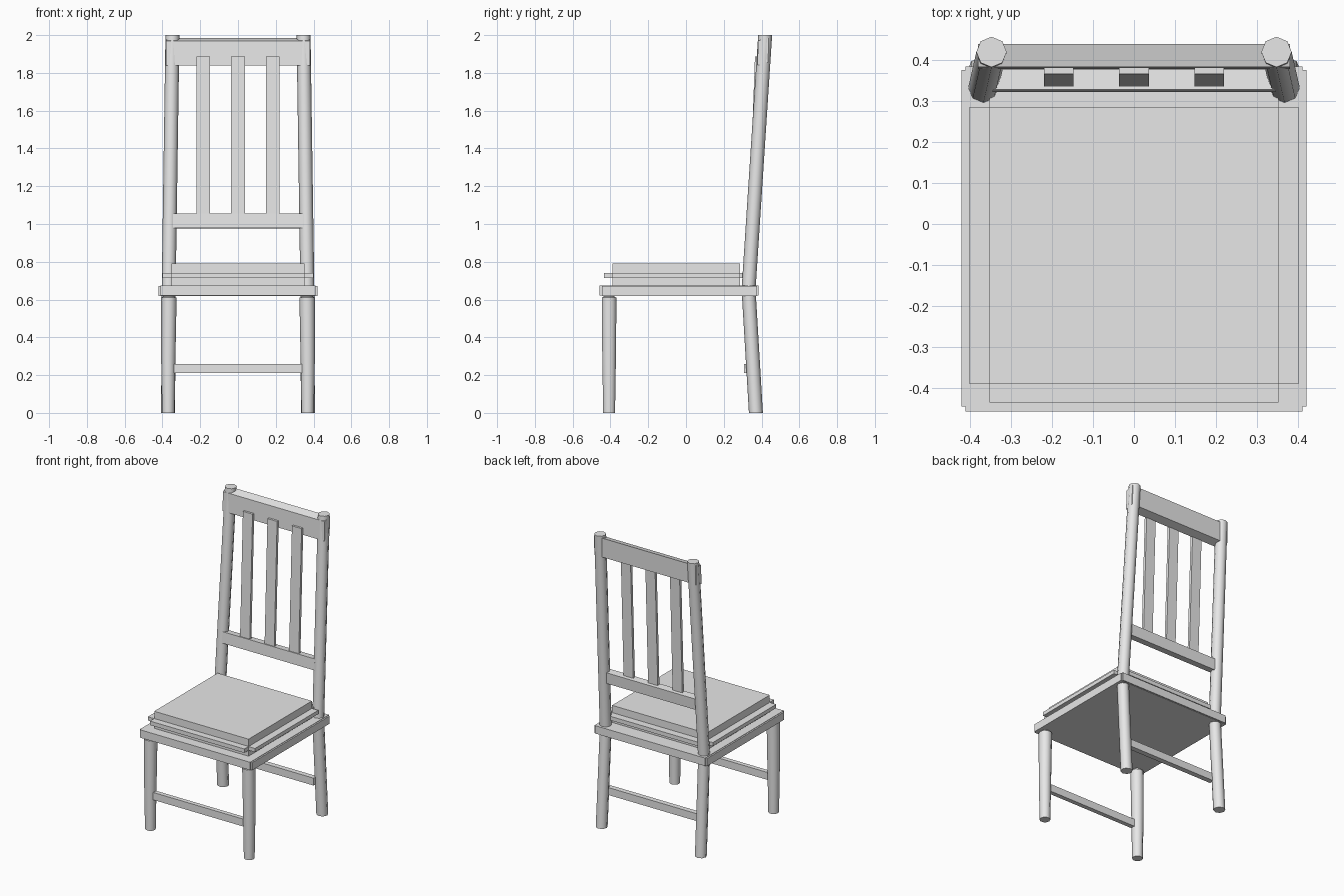
import bpy, bmesh, math

if "Cube" in bpy.data.objects:
    bpy.data.objects.remove(bpy.data.objects["Cube"])

mat = bpy.data.materials.new("light grey")
mat.diffuse_color = (0.8, 0.8, 0.8, 1)
mat.use_nodes = True
mat.node_tree.nodes["Principled BSDF"].inputs["Base Color"].default_value = mat.diffuse_color


def finish(name, bm, smooth=False):
    bmesh.ops.recalc_face_normals(bm, faces=bm.faces)
    me = bpy.data.meshes.new(name)
    bm.to_mesh(me)
    bm.free()
    me.materials.append(mat)
    ob = bpy.data.objects.new(name, me)
    bpy.context.collection.objects.link(ob)
    if smooth:
        bpy.ops.object.select_all(action='DESELECT')
        ob.select_set(True)
        bpy.context.view_layer.objects.active = ob
        bpy.ops.object.shade_smooth_by_angle(angle=math.radians(50))
    return ob


def bar(name, x0, x1, profile):
    """Extrude a (y, z) profile along x."""
    bm = bmesh.new()
    a = [bm.verts.new((x0, y, z)) for y, z in profile]
    b = [bm.verts.new((x1, y, z)) for y, z in profile]
    bm.faces.new(a)
    bm.faces.new(b)
    n = len(a)
    for i in range(n):
        bm.faces.new((a[i], a[(i + 1) % n], b[(i + 1) % n], b[i]))
    return finish(name, bm)


def box(name, x, y0, y1, z0, z1):
    return bar(name, -x, x, [(y0, z0), (y1, z0), (y1, z1), (y0, z1)])


def turned(name, rings, sides):
    """Loft circles given as (x, y, z, radius)."""
    bm = bmesh.new()
    loops = []
    for x, y, z, r in rings:
        loops.append([bm.verts.new((x + r * math.cos(2 * math.pi * i / sides),
                                    y + r * math.sin(2 * math.pi * i / sides), z))
                      for i in range(sides)])
    for a, b in zip(loops, loops[1:]):
        for i in range(sides):
            j = (i + 1) % sides
            bm.faces.new((a[i], a[j], b[j], b[i]))
    bm.faces.new(loops[0])
    bm.faces.new(loops[-1])
    return finish(name, bm, True)


# seat frame: two crossed slabs give the notched corners
box("seat_sides", 0.42, -0.445, 0.375, 0.62, 0.672)
box("seat_front_back", 0.41, -0.457, 0.383, 0.622, 0.675)

# cushion with a piping flap on each side
box("cushion", 0.352, -0.39, 0.285, 0.67, 0.79)
box("cushion_side_flaps", 0.40, -0.39, 0.285, 0.715, 0.74)
box("cushion_front_back_flaps", 0.352, -0.435, 0.335, 0.714, 0.741)

# legs and posts, left and right
for s, side in ((-1, "left"), (1, "right")):
    turned("front_leg_" + side,
           [(s * 0.369, -0.407, 0, 0.033), (s * 0.369, -0.407, 0.3, 0.038),
            (s * 0.366, -0.407, 0.61, 0.041), (s * 0.366, -0.407, 0.615, 0.03),
            (s * 0.366, -0.407, 0.64, 0.03)], 10)
    turned("back_leg_" + side,
           [(s * 0.37, 0.37, 0, 0.037), (s * 0.367, 0.332, 0.64, 0.037)], 8)
    turned("back_post_" + side,
           [(s * 0.367, 0.331, 0.65, 0.037), (s * 0.347, 0.419, 2.0, 0.037)], 8)

# leg stretchers
box("front_stretcher", 0.35, -0.425, -0.395, 0.21, 0.26)
box("back_stretcher", 0.35, 0.307, 0.342, 0.21, 0.26)

# backrest rails
bar("top_rail", -0.38, 0.38, [(0.378, 1.84), (0.382, 1.97), (0.438, 1.985), (0.434, 1.855)])
bar("lower_back_rail", -0.345, 0.345, [(0.322, 0.98), (0.327, 1.055), (0.376, 1.05), (0.371, 0.975)])

# leaning slats
for i in (-1, 0, 1):
    c = i * 0.183
    bar("back_slat_%d" % (i + 2), c - 0.036, c + 0.036,
        [(0.334, 1.03), (0.352, 1.03), (0.383, 1.886), (0.365, 1.886)])
